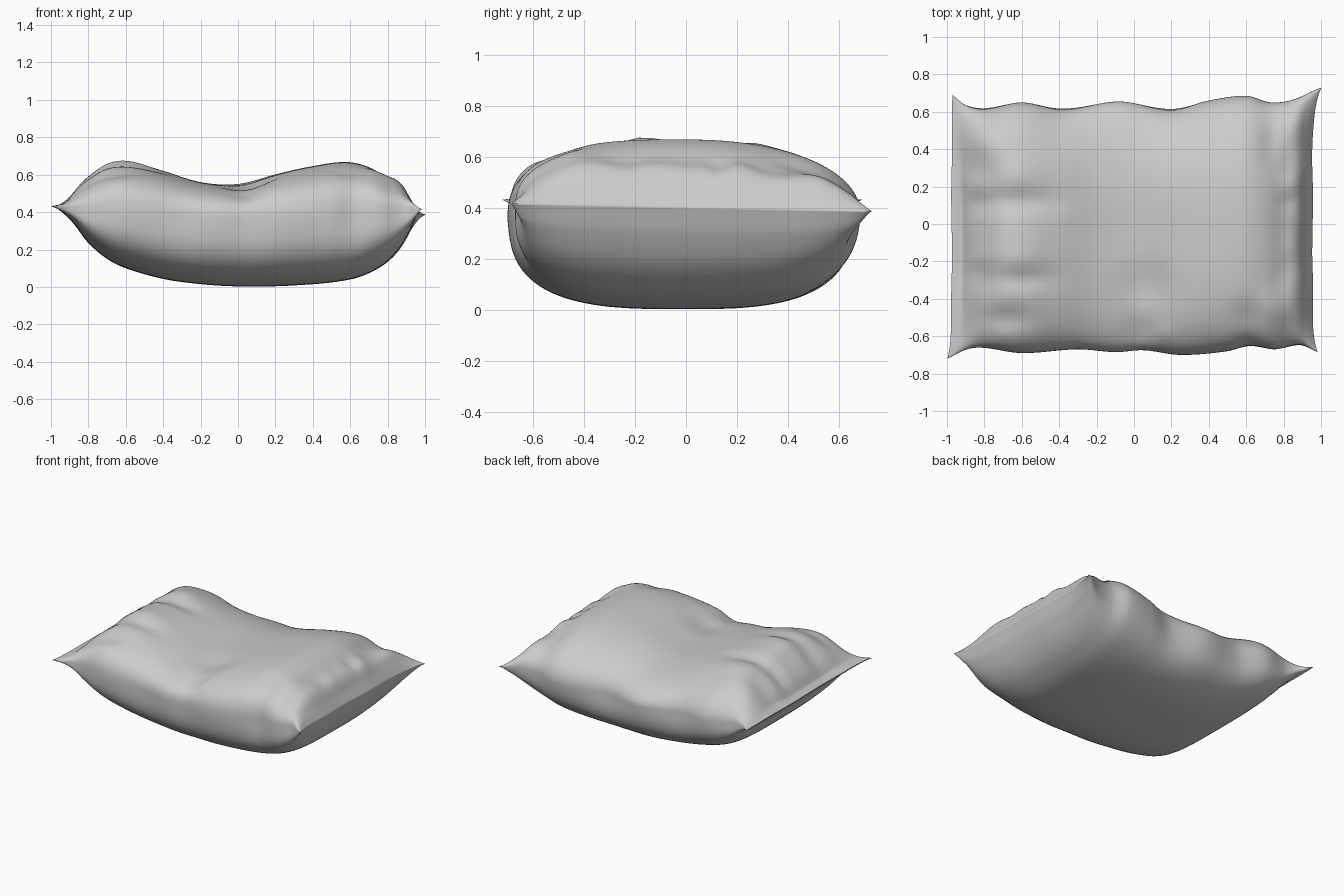
import bpy, bmesh, math

if "Cube" in bpy.data.objects:
    bpy.data.objects.remove(bpy.data.objects["Cube"])

RINGS, SIDES = 170, 128
X_MIN, X_MAX = -0.975, 0.955

# Profiles along the length: (x, value)
TOP = [(-0.975, 0.435), (-0.95, 0.446), (-0.89, 0.495), (-0.8, 0.58), (-0.7, 0.648),
       (-0.58, 0.66), (-0.4, 0.62), (-0.2, 0.565), (0, 0.56), (0.2, 0.61), (0.4, 0.648),
       (0.58, 0.668), (0.7, 0.64), (0.8, 0.58), (0.87, 0.54), (0.92, 0.47), (0.955, 0.405)]
BOTTOM = [(-0.975, 0.427), (-0.94, 0.4), (-0.88, 0.34), (-0.8, 0.235), (-0.7, 0.15),
          (-0.6, 0.1), (-0.4, 0.043), (-0.2, 0.015), (0, 0.003), (0.3, 0.008), (0.6, 0.04),
          (0.75, 0.1), (0.85, 0.185), (0.92, 0.3), (0.955, 0.397)]
SEAM = [(-0.975, 0.431), (-0.8, 0.4), (-0.4, 0.37), (0.1, 0.35), (0.6, 0.37), (0.955, 0.401)]
BACK = [(-0.975, 0.69), (-0.9, 0.635), (-0.8, 0.615), (-0.6, 0.65), (-0.38, 0.612),
        (-0.08, 0.655), (0.2, 0.61), (0.4, 0.66), (0.6, 0.685), (0.73, 0.65), (0.85, 0.668),
        (0.955, 0.73)]
FRONT = [(-0.975, 0.72), (-0.9, 0.675), (-0.82, 0.66), (-0.6, 0.69), (-0.3, 0.67),
         (-0.1, 0.685), (0.05, 0.675), (0.25, 0.7), (0.5, 0.68), (0.62, 0.65), (0.75, 0.67),
         (0.88, 0.645), (0.955, 0.685)]

# Soft lumps and creases on the top: (x, y, x radius, y radius, height)
FOLDS = [(-0.62, -0.18, 0.16, 0.09, 0.016), (-0.62, 0.12, 0.2, 0.065, -0.032),
         (-0.62, 0.28, 0.14, 0.08, 0.012), (-0.6, -0.29, 0.16, 0.055, -0.022),
         (-0.68, -0.51, 0.13, 0.07, -0.03), (0.07, -0.34, 0.15, 0.15, -0.04),
         (0.05, -0.58, 0.11, 0.1, -0.03), (0.15, -0.6, 0.05, 0.06, 0.015),
         (0.05, -0.05, 0.25, 0.2, -0.015), (0.73, 0.45, 0.06, 0.15, -0.025),
         (0.84, 0.52, 0.06, 0.08, 0.02), (0.84, -0.2, 0.06, 0.06, 0.012),
         (0.6, -0.5, 0.1, 0.08, -0.015), (-0.78, 0.44, 0.12, 0.12, 0.035),
         (0.78, -0.45, 0.1, 0.1, 0.025)]

# Flat hems pressed into the top beside the end seams, same layout
HEMS = [(-0.925, -0.1, 0.035, 0.42, -0.035), (0.932, 0, 0.025, 0.42, -0.022)]


def curve(points, x):
    """Smooth curve through the points."""
    def slope(k):
        a, b = points[max(k - 1, 0)], points[min(k + 1, len(points) - 1)]
        return (b[1] - a[1]) / (b[0] - a[0])
    i = 0
    while i < len(points) - 2 and x > points[i + 1][0]:
        i += 1
    (xa, ya), (xb, yb) = points[i], points[i + 1]
    h = xb - xa
    t = min(max((x - xa) / h, 0), 1)
    blend = t * t * (3 - 2 * t)
    return (ya + (yb - ya) * blend + h * slope(i) * t * (1 - t) ** 2
            - h * slope(i + 1) * t * t * (1 - t))


def bell(d, radius):
    return math.exp(-(d / radius) ** 2)


def power(value, exponent):
    return math.copysign(abs(value) ** exponent, value)


def relief(x, y):
    """Height of lumps, plus pleats gathered along both end seams."""
    z = sum(h * bell(x - fx, rx) * bell(y - fy, ry) for fx, fy, rx, ry, h in FOLDS + HEMS)
    z += 0.012 * bell(x - 0.84, 0.06) * math.sin(24 * y + 3 * math.sin(6 * y))
    z += 0.009 * bell(x + 0.83, 0.08) * math.sin(22 * y + 1 + 3 * math.sin(5 * y))
    return z


def cushion_point(s, angle):
    c, n = math.cos(angle), math.sin(angle)
    upper, front = n > 0, c < 0
    end = abs(s) ** 8
    # the back slopes more than the front, and the ends are squarer
    roundness = (2.9 if front else 2.15) if upper else (3.1 if front else 2.9)
    roundness += 1.5 * end
    rise = abs(n) ** (2 / roundness)
    width = curve(FRONT if front else BACK, s)
    if not upper:
        # the wavy outline calms down towards the underside
        width += ((0.67 if front else 0.645) - width) * rise * (1 - end)
    y = width * power(c, 2 / roundness)
    seam = curve(SEAM, s)
    if upper:
        fade = min(1, (s - X_MIN) / 0.06, (X_MAX - s) / 0.06)
        z = seam + (curve(TOP, s) - seam + relief(s, y) * fade) * rise
    else:
        z = seam - (seam - curve(BOTTOM, s)) * rise
    # tilted seam, stretched corners and a slightly wavy hem
    z -= 0.025 * y * max(s, 0) ** 4
    corner = (abs(y) / 0.7) ** 8
    if s > 0:
        x = s + end * (0.05 * corner + 0.004 * math.sin(13 * y))
    else:
        x = s - end * ((0.025 if front else -0.01) * corner + 0.003 * math.sin(11 * y))
    return x, y, z


# Tube-shaped cushion, squeezed flat at both ends
bm = bmesh.new()
rings = []
for i in range(RINGS + 1):
    t = 0.5 - 0.5 * math.cos(math.pi * i / RINGS)
    s = X_MIN + (X_MAX - X_MIN) * t
    rings.append([bm.verts.new(cushion_point(s, math.tau * k / SIDES)) for k in range(SIDES)])
for a, b in zip(rings, rings[1:]):
    for k in range(SIDES):
        j = (k + 1) % SIDES
        bm.faces.new((a[k], a[j], b[j], b[k]))

# Close each end with a strip between its upper and lower edges
for ring in (rings[0], rings[-1]):
    for k in range(SIDES // 2):
        quad = [ring[k], ring[k + 1], ring[-k - 1], ring[-k]]
        bm.faces.new(list(dict.fromkeys(quad)))
bmesh.ops.recalc_face_normals(bm, faces=bm.faces)

mesh = bpy.data.meshes.new("cushion")
bm.to_mesh(mesh)
bm.free()
cushion = bpy.data.objects.new("cushion", mesh)
bpy.context.collection.objects.link(cushion)

# Plain grey cloth
cloth = bpy.data.materials.new("grey_cloth")
cloth.use_nodes = True
cloth.diffuse_color = (0.6, 0.6, 0.6, 1)
cloth.node_tree.nodes["Principled BSDF"].inputs["Base Color"].default_value = (0.6, 0.6, 0.6, 1)
mesh.materials.append(cloth)

bpy.context.view_layer.objects.active = cushion
cushion.select_set(True)
bpy.ops.object.shade_smooth_by_angle(angle=math.radians(60))
